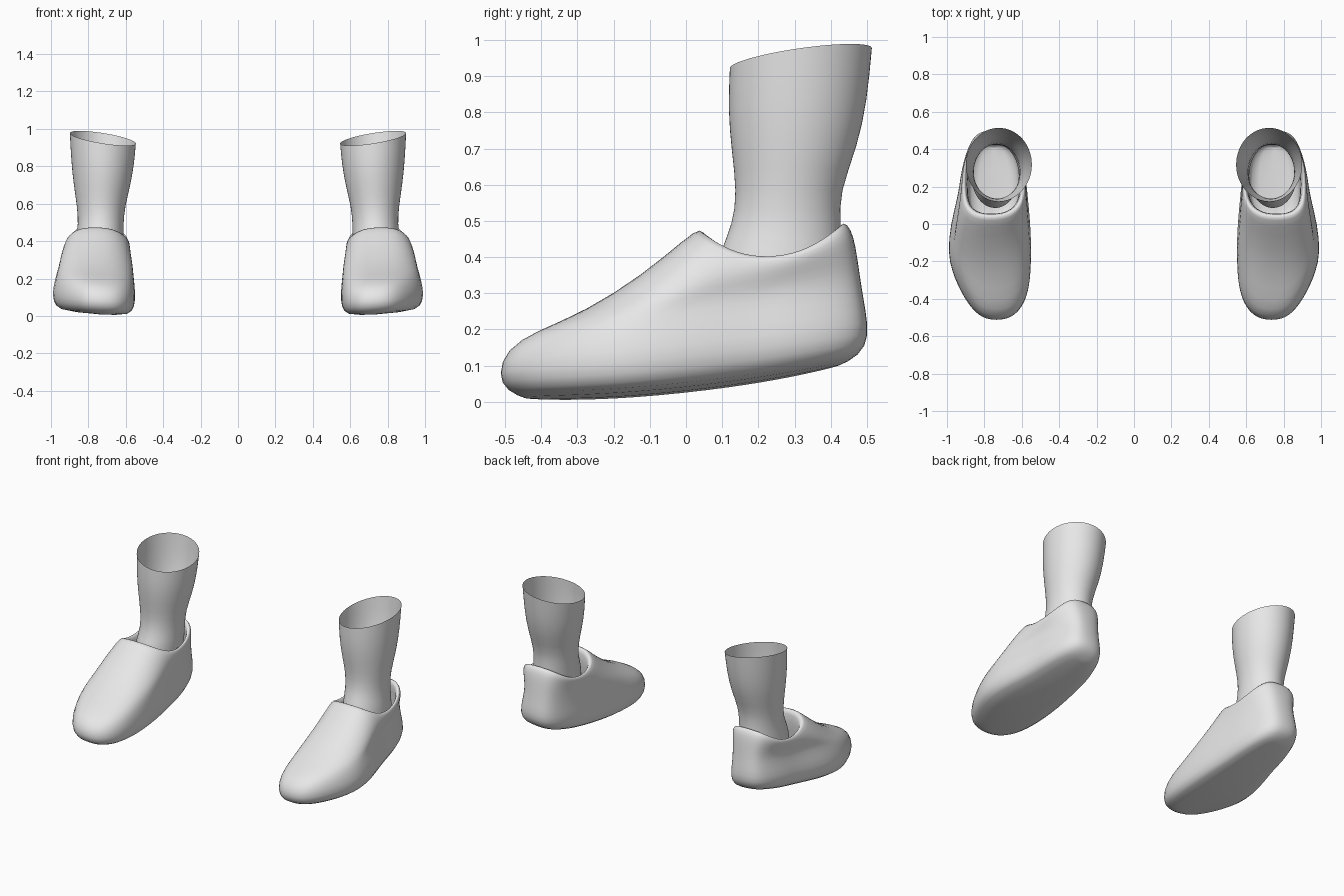
import bpy, bmesh, math

if "Cube" in bpy.data.objects:
    bpy.data.objects.remove(bpy.data.objects["Cube"])

N = 32  # points around every ring

mat = bpy.data.materials.new("light_grey")
mat.diffuse_color = (0.8, 0.8, 0.8, 1)
mat.use_nodes = True
mat.node_tree.nodes["Principled BSDF"].inputs["Base Color"].default_value = mat.diffuse_color


def interp(table, y):
    """Smooth lookup in a list of (y, a, b) stations."""
    if y <= table[0][0]:
        return table[0][1:]
    for p, q in zip(table, table[1:]):
        if y <= q[0]:
            t = (y - p[0]) / (q[0] - p[0])
            t = t * t * (3 - 2 * t)
            return [p[k] + (q[k] - p[k]) * t for k in (1, 2)]
    return table[-1][1:]


def spow(v, e):
    return math.copysign(abs(v) ** e, v)


def build(name, rings, caps):
    """Loft rings, cap flat ends, smooth, and mirror to the other foot."""
    bm = bmesh.new()
    loops = [[bm.verts.new(p) for p in r] for r in rings]
    for a, b in zip(loops, loops[1:]):
        for i in range(N):
            j = (i + 1) % N
            bm.faces.new((a[i], a[j], b[j], b[i]))
    if caps:
        for l in (loops[0], loops[-1]):
            for i in range(N // 2):
                quad = [l[i], l[i + 1], l[(N - i - 1) % N], l[(N - i) % N]]
                bm.faces.new(list(dict.fromkeys(quad)))
    bmesh.ops.recalc_face_normals(bm, faces=bm.faces)
    for f in bm.faces:
        f.smooth = True
    me = bpy.data.meshes.new(name)
    bm.to_mesh(me)
    bm.free()
    me.materials.append(mat)
    ob = bpy.data.objects.new(name, me)
    bpy.context.collection.objects.link(ob)
    sub = ob.modifiers.new("smooth", 'SUBSURF')
    sub.levels = sub.render_levels = 1
    mir = ob.modifiers.new("other_foot", 'MIRROR')
    mir.use_mirror_merge = False
    return ob


# Foot outline: y, centre x, half width
outline = [(-0.5, 0.735, 0.215), (-0.12, 0.775, 0.228),
           (0.2, 0.755, 0.187), (0.45, 0.752, 0.178)]

# Shoe rings: y front, y back, z front, z side, z back, inner inset, outer inset
shoe_rings = [
    (-0.44, 0.42, 0.008, 0.028, 0.10, 0.05, 0.06),    # sole
    (-0.50, 0.485, 0.030, 0.050, 0.13, 0.012, 0.018),
    (-0.522, 0.508, 0.075, 0.110, 0.18, -0.003, -0.003),  # widest
    (-0.50, 0.499, 0.145, 0.185, 0.25, 0.002, 0.012),
    (-0.42, 0.488, 0.193, 0.245, 0.31, 0.006, 0.028),
    (-0.28, 0.479, 0.250, 0.300, 0.37, 0.008, 0.030),
    (-0.12, 0.470, 0.352, 0.350, 0.43, 0.010, 0.020),
    (0.00, 0.457, 0.455, 0.388, 0.48, 0.010, 0.020),
    (0.04, 0.435, 0.482, 0.405, 0.50, 0.020, 0.030),  # rim
    (0.055, 0.418, 0.460, 0.390, 0.48, 0.036, 0.046),
    (0.055, 0.435, 0.350, 0.320, 0.38, 0.042, 0.052),
    (0.02, 0.440, 0.190, 0.190, 0.20, 0.045, 0.055),
    (0.05, 0.410, 0.160, 0.165, 0.17, 0.070, 0.080),  # insole
]
rings = []
for k, (yf, yb, zf, zs, zb, din, dout) in enumerate(shoe_rings):
    ring = []
    for i in range(N):
        a = 2 * math.pi * i / N
        e = 2 / (2.75 - 0.25 * math.cos(a))
        u, s = spow(-math.cos(a), e), spow(math.sin(a), e)
        y = (yf + yb) / 2 + u * (yb - yf) / 2
        cx, hw = interp(outline, y)
        x = cx + s * (hw - (dout if s > 0 else din))
        z = zs + u * (zb - zf) / 2 + u * u * ((zf + zb) / 2 - zs)
        if k < 5:
            z += 0.012 * s  # sole leans down to the inside
        ring.append((x, y, z))
    rings.append(ring)
build("shoe", rings, True)

# Ankle tube rings: z, y front, y back, x inner, x outer, slant
leg_rings = [
    (0.36, 0.085, 0.430, 0.615, 0.870, 0),
    (0.42, 0.095, 0.430, 0.612, 0.865, 0),
    (0.49, 0.128, 0.428, 0.612, 0.855, 0),
    (0.58, 0.140, 0.425, 0.605, 0.860, 0),
    (0.70, 0.125, 0.475, 0.575, 0.880, 0.005),
    (0.82, 0.115, 0.502, 0.555, 0.893, 0.015),
    (0.95, 0.120, 0.515, 0.545, 0.900, 0.031),
]
rings = []
for z, yf, yb, xi, xo, tilt in leg_rings:
    ring = []
    for i in range(N):
        a = 2 * math.pi * i / N
        c, s = -math.cos(a), math.sin(a)
        ring.append(((xi + xo) / 2 + s * (xo - xi) / 2,
                     (yf + yb) / 2 + c * (yb - yf) / 2,
                     z + tilt * (c + s) * 0.9))
    rings.append(ring)
build("ankle", rings, False)
